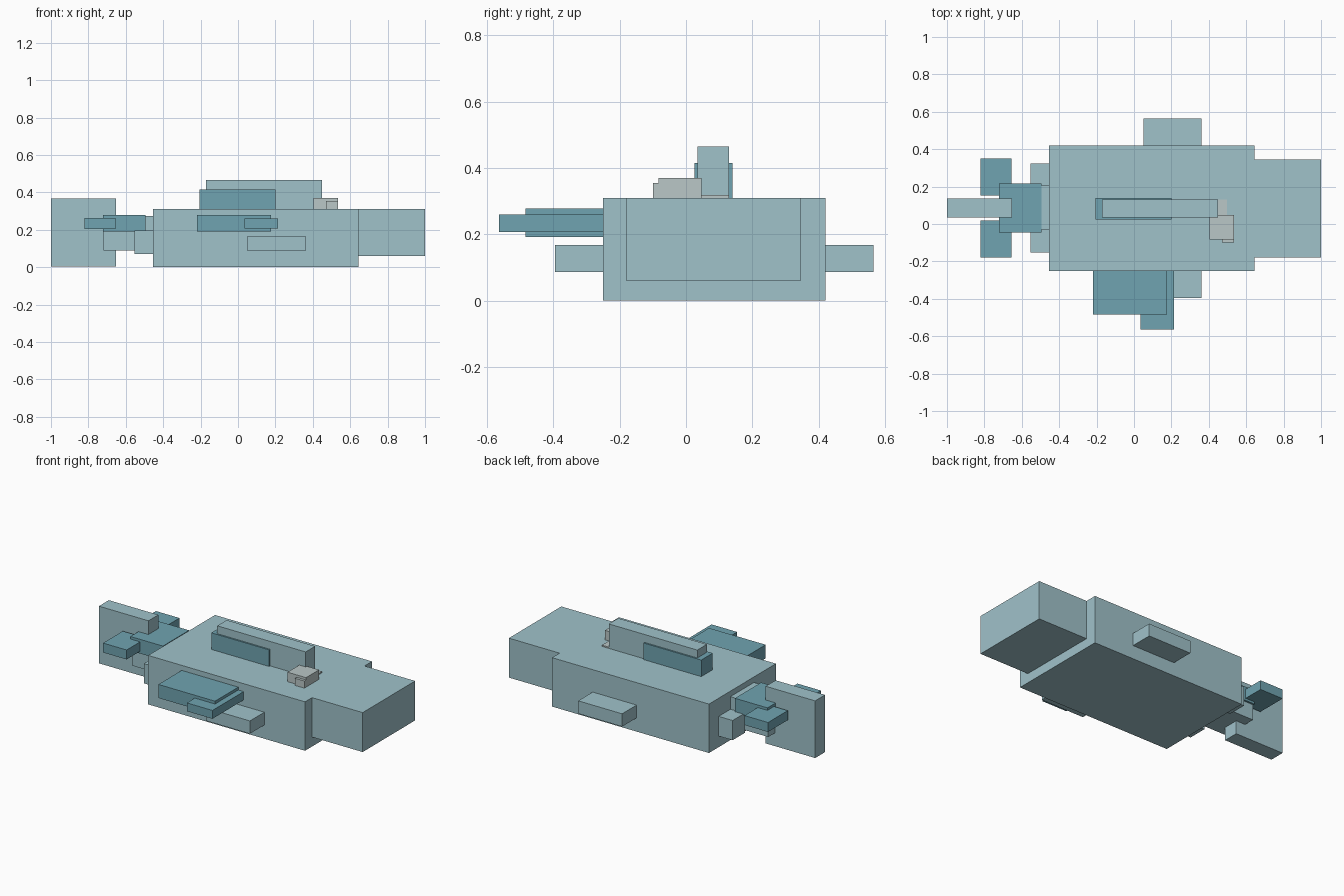
import bpy
import bmesh
from mathutils import Matrix, Vector

cube = bpy.data.objects.get("Cube")
if cube:
    bpy.data.objects.remove(cube, do_unlink=True)


def material(name, rgb):
    mat = bpy.data.materials.new(name)
    mat.use_nodes = True
    mat.diffuse_color = (*rgb, 1)
    mat.node_tree.nodes["Principled BSDF"].inputs["Base Color"].default_value = (*rgb, 1)
    return mat


pale = material("pale blue", (0.35, 0.54, 0.59))
deep = material("deep blue", (0.16, 0.37, 0.44))
grey = material("light grey", (0.49, 0.57, 0.57))


def box(name, mat, x, y, z):
    """Flat-sided block spanning the given (min, max) ranges."""
    low, high = (Vector(c) for c in zip(x, y, z))
    bm = bmesh.new()
    bmesh.ops.create_cube(bm, size=1, matrix=Matrix.Diagonal((*(high - low), 1)))
    mesh = bpy.data.meshes.new(name)
    bm.to_mesh(mesh)
    bm.free()
    mesh.materials.append(mat)
    obj = bpy.data.objects.new(name, mesh)
    obj.location = (low + high) / 2
    bpy.context.collection.objects.link(obj)
    return obj


MID = 0.085  # centre line of the body across y


def side_pair(name, mat, x, inner, outer, z):
    """Matching blocks on both sides of the body's centre line."""
    box("right_" + name, mat, x, (MID - outer, MID - inner), z)
    box("left_" + name, mat, x, (MID + inner, MID + outer), z)


# Body and head
box("body", pale, (-0.455, 0.645), (-0.25, 0.42), (0, 0.31))
box("head", pale, (0.645, 1), (-0.18, 0.345), (0.06, 0.31))

# Fin on the back, with a wider dark sleeve
box("back_fin", pale, (-0.17, 0.45), (0.035, 0.13), (0.31, 0.465))
box("back_fin_sleeve", deep, (-0.205, 0.2), (0.025, 0.14), (0.31, 0.415))

# Side fins, with a dark plate on one side only
side_pair("side_fin", pale, (0.052, 0.36), 0.335, 0.48, (0.087, 0.168))
box("side_plate", deep, (-0.22, 0.177), (-0.483, -0.25), (0.192, 0.278))
box("side_plate_tip", deep, (0.036, 0.215), (-0.563, -0.25), (0.207, 0.26))

# Tail: stem, saddle, small fins and upright fluke
box("tail_stem", pale, (-0.72, -0.455), (-0.03, 0.205), (0.09, 0.275))
box("tail_saddle", deep, (-0.723, -0.495), (-0.045, 0.217), (0.19, 0.28))
side_pair("rear_fin", pale, (-0.553, -0.455), 0.115, 0.238, (0.07, 0.195))
side_pair("tail_fin", deep, (-0.82, -0.655), 0.067, 0.265, (0.204, 0.264))
box("tail_fluke", pale, (-1, -0.653), (0.036, 0.135), (0.005, 0.367))

# Grey blocks on top of the body
box("top_block", grey, (0.405, 0.535), (-0.083, 0.047), (0.31, 0.37))
box("top_block_step", grey, (0.47, 0.535), (-0.1, -0.083), (0.31, 0.355))
box("top_plate", grey, (0.45, 0.498), (0.047, 0.13), (0.31, 0.318))
